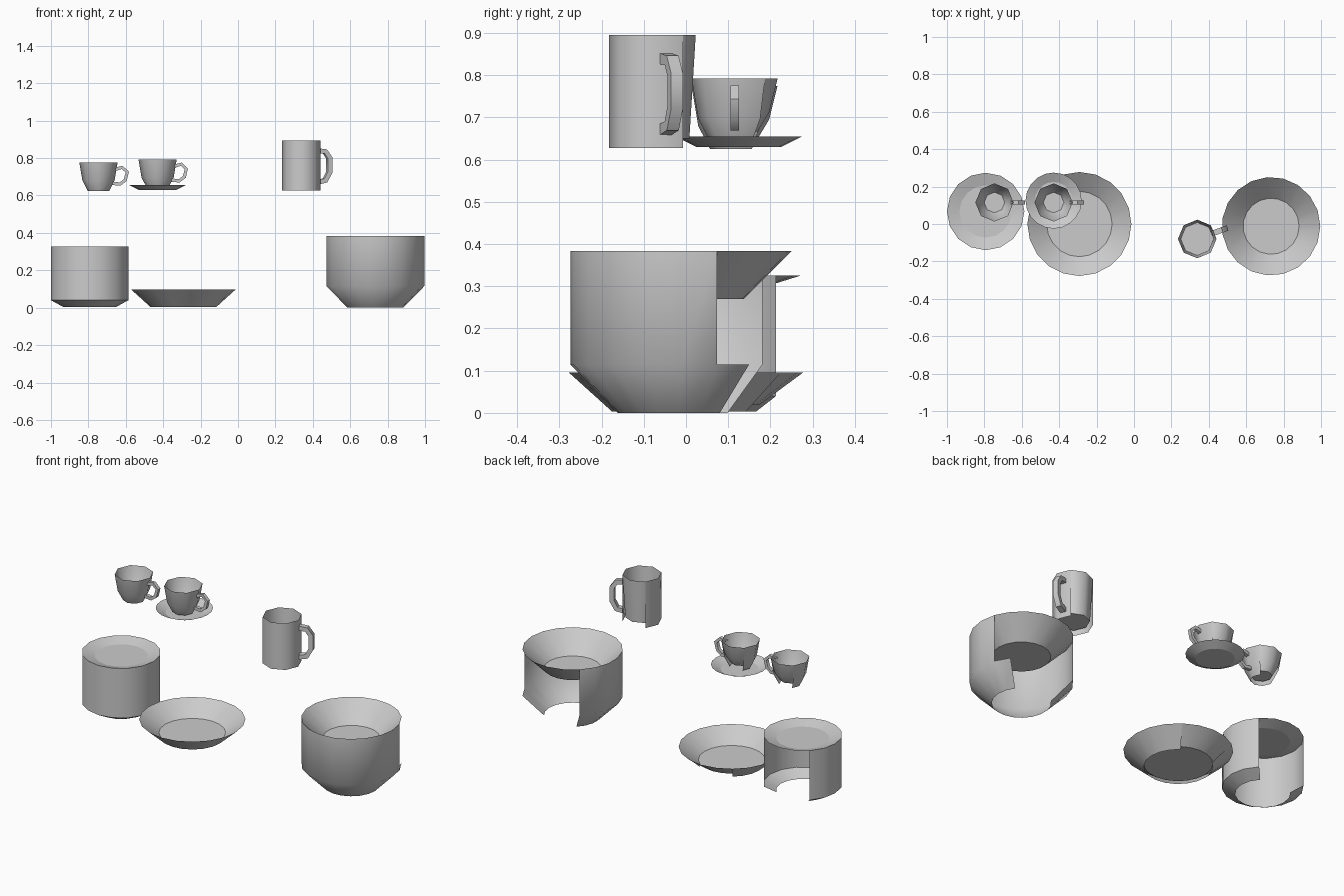
import bpy, bmesh
from math import cos, sin, radians, tau
from mathutils import Vector

if "Cube" in bpy.data.objects:
    bpy.data.objects.remove(bpy.data.objects["Cube"])


def finish(name, bm, angle):
    mesh = bpy.data.meshes.new(name)
    bm.to_mesh(mesh)
    bm.free()
    ob = bpy.data.objects.new(name, mesh)
    bpy.context.collection.objects.link(ob)
    bpy.ops.object.select_all(action='DESELECT')
    ob.select_set(True)
    bpy.context.view_layer.objects.active = ob
    bpy.ops.object.shade_smooth_by_angle(angle=radians(angle))
    return ob


def vessel(name, centre, n, outer, inner, angle=50):
    """outer: bands (r0, z0, r1, z1, gap start, gap end) in degrees; the back gap is left open.
    inner: (radius, height) rings from the rim inward, closed with a flat floor."""
    bm = bmesh.new()

    def ring(r, z):
        return [bm.verts.new((centre[0] + r * cos(tau * i / n),
                              centre[1] + r * sin(tau * i / n), z)) for i in range(n)]

    def band(a, b, g0=0, g1=0):
        for i in range(n):
            if not g0 < (i + 0.5) * 360 / n < g1:
                j = (i + 1) % n
                bm.faces.new((a[i], a[j], b[j], b[i]))

    for r0, z0, r1, z1, g0, g1 in outer:
        band(ring(r0, z0), ring(r1, z1), g0, g1)
    rings = [ring(r, z) for r, z in inner]
    for a, b in zip(rings, rings[1:]):
        band(b, a)
    bm.faces.new(rings[-1])
    bmesh.ops.remove_doubles(bm, verts=bm.verts, dist=0.0005)
    loose = [v for v in bm.verts if not v.link_faces]
    bmesh.ops.delete(bm, geom=loose, context='VERTS')
    return finish(name, bm, angle)


def handle(name, centre, turn, path, half_w, half_t):
    """Four-sided bar swept along (distance, height) points in a vertical plane."""
    bm = bmesh.new()
    out = Vector((cos(radians(turn)), sin(radians(turn)), 0))
    side = Vector((-out.y, out.x, 0))
    pts = [Vector((centre[0], centre[1], z)) + out * d for d, z in path]
    loops = []
    for i, p in enumerate(pts):
        t = (pts[min(i + 1, len(pts) - 1)] - pts[max(i - 1, 0)]).normalized()
        up = side.cross(t)
        loops.append([bm.verts.new(p + side * half_w * a + up * half_t * b)
                      for a, b in ((1, 1), (-1, 1), (-1, -1), (1, -1))])
    for a, b in zip(loops, loops[1:]):
        for i in range(4):
            j = (i + 1) % 4
            bm.faces.new((a[i], a[j], b[j], b[i]))
    return finish(name, bm, 40)


# large bowl, plate and straight pot on the lower level
vessel("large_bowl", (0.733, -0.012), 19,
       [(0.15, 0.0, 0.263, 0.115, 38, 132), (0.263, 0.115, 0.263, 0.383, 19, 132)],
       [(0.263, 0.383), (0.15, 0.27)])
vessel("plate", (-0.292, 0.0), 20,
       [(0.175, 0.003, 0.278, 0.096, 54, 126)],
       [(0.278, 0.096), (0.175, 0.02)])
vessel("straight_pot", (-0.793, 0.067), 16,
       [(0.14, 0.003, 0.207, 0.04, 45, 135), (0.207, 0.04, 0.207, 0.326, 45, 135)],
       [(0.207, 0.326), (0.14, 0.305)])

# saucer on the upper level
vessel("saucer", (-0.43, 0.125), 20, [], [(0.15, 0.655), (0.1, 0.63)], 30)

# two matching teacups
for name, x, z in (("left_cup", -0.746, 0.625), ("saucer_cup", -0.43, 0.642)):
    c = (x, 0.115)
    vessel(name, c, 8,
           [(0.058, z, 0.086, z + 0.055, 45, 135),
            (0.086, z + 0.055, 0.102, z + 0.15, 45, 135)],
           [(0.102, z + 0.15), (0.082, z + 0.07), (0.055, z + 0.025)])
    handle(name + "_handle", c, 0,
           [(0.09, z + 0.115), (0.127, z + 0.125), (0.154, z + 0.1),
            (0.143, z + 0.057), (0.115, z + 0.036), (0.075, z + 0.04)], 0.01, 0.009)

# tall mug
mug = (0.338, -0.08)
vessel("mug", mug, 8,
       [(0.103, 0.627, 0.103, 0.895, 45, 135)],
       [(0.103, 0.895), (0.088, 0.65)])
handle("mug_handle", mug, 20,
       [(0.085, 0.84), (0.135, 0.835), (0.16, 0.8),
        (0.16, 0.725), (0.135, 0.68), (0.085, 0.67)], 0.015, 0.013)
